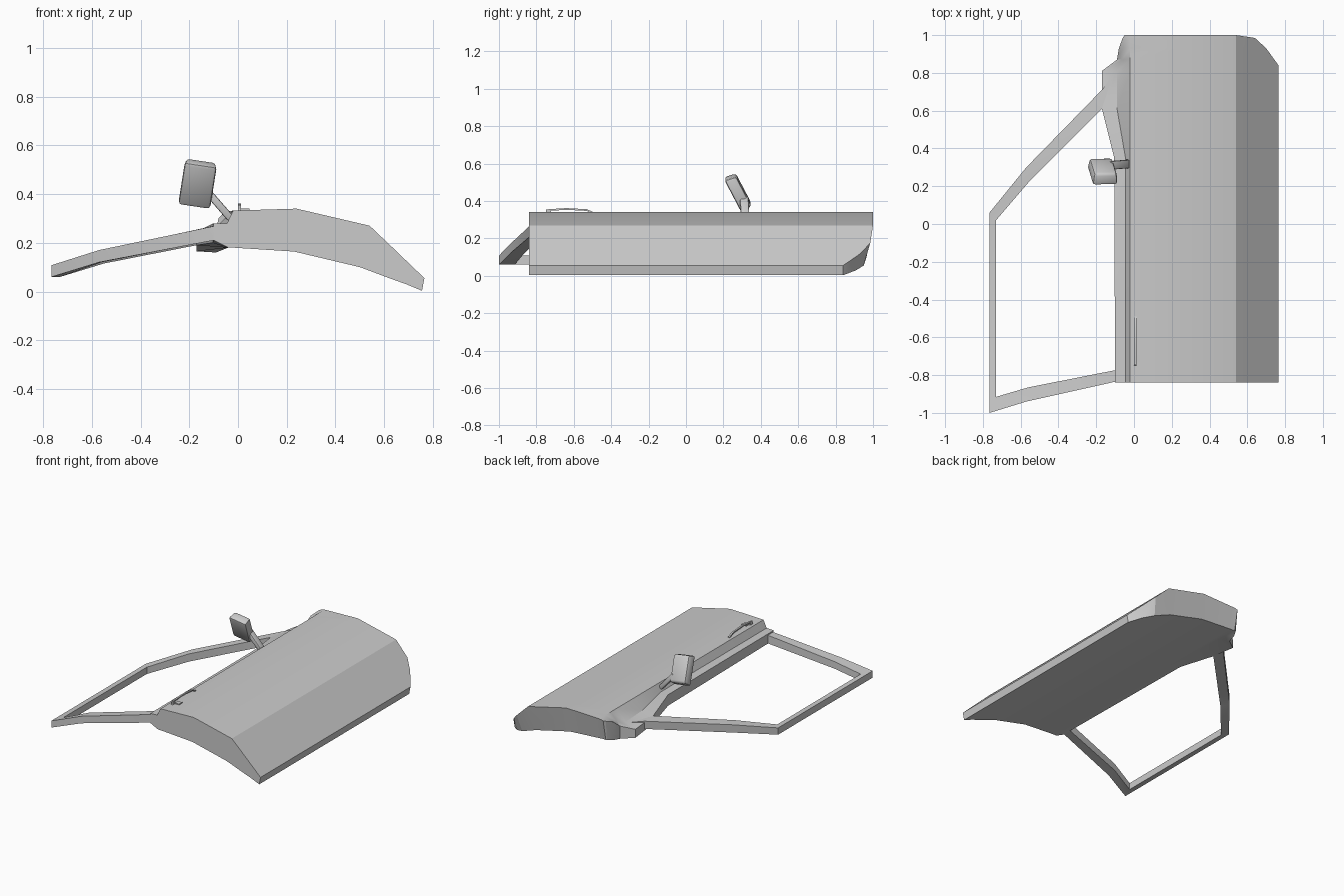
import bpy, bmesh, math
from mathutils import Vector, Matrix

cube = bpy.data.objects.get("Cube")
if cube:
    bpy.data.objects.remove(cube, do_unlink=True)

grey = bpy.data.materials.new("primer_grey")
grey.use_nodes = True
grey.diffuse_color = (0.6, 0.6, 0.6, 1)
grey.node_tree.nodes["Principled BSDF"].inputs["Base Color"].default_value = (0.6, 0.6, 0.6, 1)


def finish(name, bm, angle=25):
    """Turn a bmesh into a named, shaded object."""
    bmesh.ops.remove_doubles(bm, verts=bm.verts, dist=0.0005)
    bmesh.ops.recalc_face_normals(bm, faces=bm.faces)
    mesh = bpy.data.meshes.new(name)
    bm.to_mesh(mesh)
    bm.free()
    mesh.materials.append(grey)
    obj = bpy.data.objects.new(name, mesh)
    bpy.context.collection.objects.link(obj)
    bpy.ops.object.select_all(action='DESELECT')
    obj.select_set(True)
    bpy.context.view_layer.objects.active = obj
    bpy.ops.object.shade_smooth_by_angle(angle=math.radians(angle))
    return obj


def loft(name, sections):
    """Skin closed rings of equal length and cap both ends with strips."""
    bm = bmesh.new()
    rings = [[bm.verts.new(p) for p in s] for s in sections]
    n = len(rings[0])
    for a, b in zip(rings, rings[1:]):
        for i in range(n):
            j = (i + 1) % n
            bm.faces.new((a[i], a[j], b[j], b[i]))
    for r in (rings[0], rings[-1]):
        for i in range(n // 2 - 1):
            bm.faces.new((r[i], r[i + 1], r[n - 2 - i], r[n - 1 - i]))
    return finish(name, bm)


def block(name, centre, size, axes=None, bevel=0.0, taper=1.0):
    """Box with optional axes, bevel and narrowed back face."""
    bm = bmesh.new()
    bmesh.ops.create_cube(bm, size=1)
    for v in bm.verts:
        k = taper if v.co.y > 0 else 1
        v.co = Vector((v.co.x * size[0] * k, v.co.y * size[1], v.co.z * size[2] * k))
    if bevel:
        bmesh.ops.bevel(bm, geom=bm.edges[:], offset=bevel, segments=2,
                        profile=0.5, affect='EDGES')
    if axes:
        bm.transform(Matrix(axes).transposed().to_4x4())
    bm.transform(Matrix.Translation(centre))
    return finish(name, bm, 40)


# Door panel: curved skin columns (x, z, rear limit), with a rounded rear corner
skin = [(-.02, .332, 1), (.24, .34, 1), (.54, .27, 1),
        (.64, .175, .985), (.70, .117, .93), (.765, .055, .84)]
lining = [(-.02, .18, .97), (.23, .164, .97), (.5, .10, .965),
          (.62, .055, .95), (.69, .03, .91), (.755, .003, .84)]
# Sill stations: y, edge x, edge top, edge bottom, step x, step z
sill = [(-.84, -.10, .278, .21, -.045, .28),
        (.35, -.105, .278, .20, -.045, .28),
        (.61, -.17, .245, .19, -.09, .265),
        (.81, -.17, .225, .165, -.09, .255),
        (.87, -.09, .25, .16, -.065, .28),
        (.93, -.08, .30, .17, -.055, .31),
        (.985, -.06, .32, .18, -.04, .328),
        (1.0, -.05, .325, .18, -.035, .33)]
sections = []
for y, ex, top, low, sx, sz in sill:
    ring = [(ex, y, top), (sx, y, sz)]
    ring += [(x, min(y, lim), z) for x, z, lim in skin]
    ring += [(x, min(y, lim), z) for x, z, lim in reversed(lining)]
    ring += [(-.04, min(y, .97), .18), (ex, min(y, .97), low)]
    sections.append(ring)
loft("door_panel", sections)

# Window frame: outer x y, inner x y, top, bottom
frame = [(-.05, -.838, -.05, -.77, .28, .19),
         (-.10, -.835, -.105, -.775, .268, .21),
         (-.57, -.94, -.56, -.865, .17, .12),
         (-.765, -1, -.73, -.915, .108, .06),
         (-.765, .06, -.73, .02, .108, .06),
         (-.57, .30, -.55, .23, .17, .115),
         (-.17, .71, -.17, .61, .245, .19),
         (-.10, .80, -.10, .67, .25, .18)]
loft("window_frame", [[(ox, oy, t), (ix, iy, t), (ix, iy, b), (ox, oy, b)]
                      for ox, oy, ix, iy, t, b in frame])

# Wing mirror: tilted rounded head on a short stalk
up = Vector((.03, -.10, .19)).normalized()
side = Vector((1, 0, -.12))
side = (side - side.dot(up) * up).normalized()
back = up.cross(side)
block("mirror_head", (-.165, .28, .446), (.135, .065, .20), (side, back, up), .014, .9)

foot, tip = Vector((-.03, .318, .30)), Vector((-.13, .31, .415))
along = (tip - foot).normalized()
across = Vector((0, 1, 0))
across = (across - across.dot(along) * along).normalized()
block("mirror_stalk", (foot + tip) / 2, (.03, .045, (tip - foot).length),
      (across.cross(along), across, along), .006)

# Door handle: slim raised grip on two feet, with a lock beside it
grip = [(-.75, .33), (-.735, .352), (-.64, .358), (-.53, .352), (-.49, .334)]
loft("door_handle", [[(.0, y, z + .004), (.012, y, z + .004),
                      (.012, y, z - .005), (.0, y, z - .005)] for y, z in grip])
block("handle_foot", (.006, -.735, .34), (.012, .025, .03))
block("handle_lock", (.03, -.71, .336), (.035, .035, .008))
